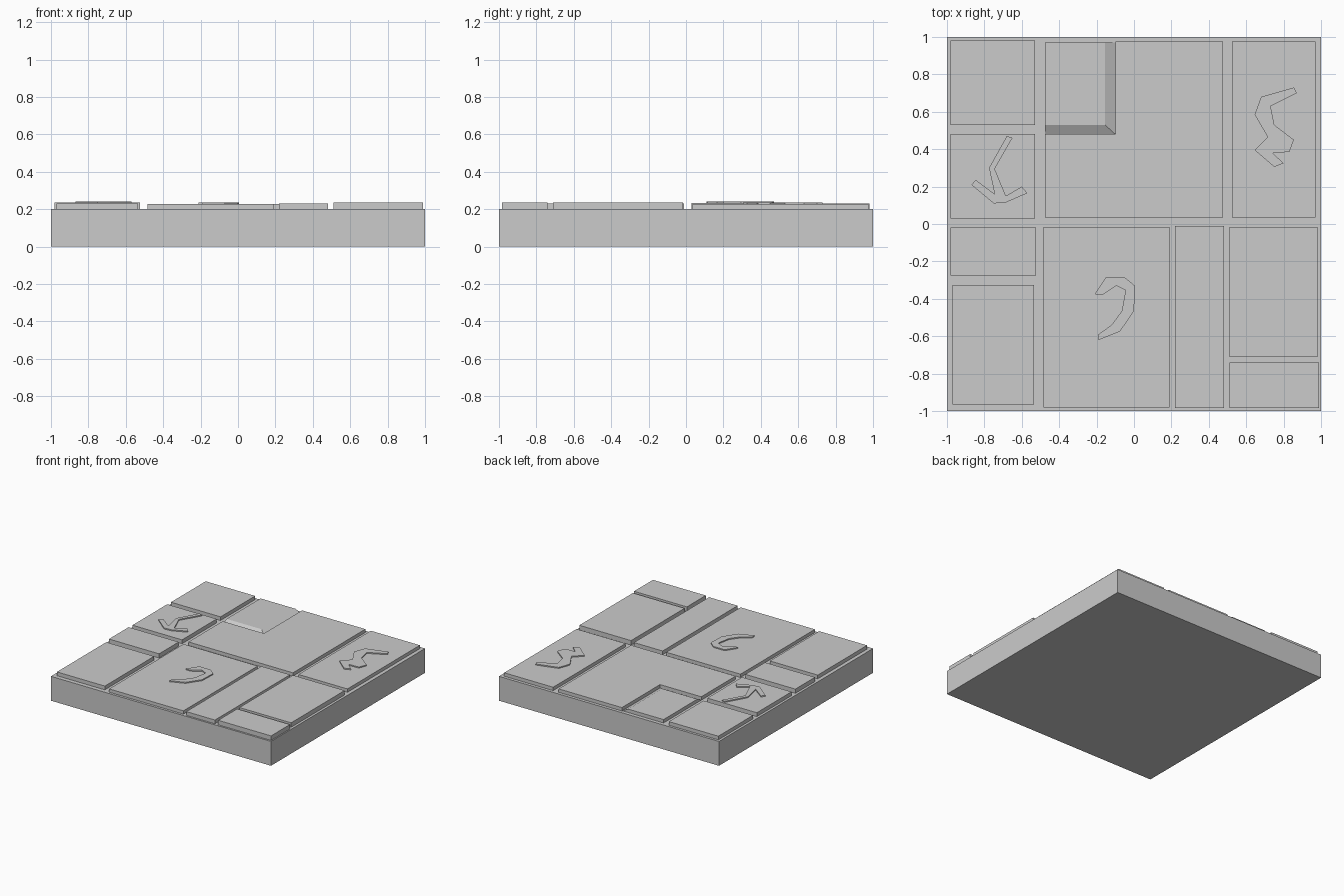
import bpy, bmesh

def prism(name, outline, z0, z1, top=None):
    """Solid between a bottom outline and a top outline (same by default)."""
    bm = bmesh.new()
    lo = [bm.verts.new((x, y, z0)) for x, y in outline]
    hi = [bm.verts.new((x, y, z1)) for x, y in (top or outline)]
    n = len(lo)
    bm.faces.new(lo[::-1])
    bm.faces.new(hi)
    for i in range(n):
        j = (i + 1) % n
        bm.faces.new((lo[i], lo[j], hi[j], hi[i]))
    bmesh.ops.recalc_face_normals(bm, faces=bm.faces)
    me = bpy.data.meshes.new(name)
    bm.to_mesh(me)
    bm.free()
    ob = bpy.data.objects.new(name, me)
    bpy.context.collection.objects.link(ob)
    return ob

def rect(x0, x1, y0, y1):
    return [(x0, y0), (x1, y0), (x1, y1), (x0, y1)]

BASE = 0.2

# Base slab
prism("base_slab", rect(-1, 1, -1, 1), 0, BASE)

# Rectangular paving tiles: x0, x1, y0, y1, top height
tiles = [
    (-0.98, -0.53, 0.53, 0.98, 0.23),
    (-0.98, -0.53, 0.03, 0.48, 0.232),
    (0.525, 0.97, 0.035, 0.975, 0.228),
    (-0.98, -0.525, -0.275, -0.02, 0.235),
    (-0.97, -0.535, -0.965, -0.325, 0.231),
    (-0.485, 0.19, -0.98, -0.015, 0.227),
    (0.22, 0.48, -0.985, -0.01, 0.231),
    (0.51, 0.98, -0.71, -0.015, 0.237),
    (0.51, 0.99, -0.985, -0.74, 0.237),
]
for i, (x0, x1, y0, y1, z) in enumerate(tiles):
    prism(f"paving_tile_{i + 1}", rect(x0, x1, y0, y1), BASE, z)

# L-shaped tile and the sloped-edge tile in its corner
prism("corner_cut_tile", [(-0.475, 0.035), (0.475, 0.035), (0.475, 0.975),
                          (-0.10, 0.975), (-0.10, 0.48), (-0.475, 0.48)], BASE, 0.228)
prism("sloped_tile", rect(-0.475, -0.10, 0.48, 0.97), BASE, 0.228,
      top=rect(-0.475, -0.155, 0.53, 0.97))

# Raised carved marks
prism("arrow_mark", [(-0.68, 0.47), (-0.65, 0.46), (-0.745, 0.295), (-0.685, 0.15),
                     (-0.60, 0.20), (-0.57, 0.165), (-0.685, 0.115), (-0.75, 0.11),
                     (-0.87, 0.21), (-0.845, 0.235), (-0.745, 0.16), (-0.775, 0.30)],
      BASE, 0.241)
prism("zigzag_mark", [(0.855, 0.73), (0.87, 0.70), (0.73, 0.63), (0.75, 0.53),
                      (0.855, 0.45), (0.83, 0.385), (0.74, 0.38), (0.80, 0.325),
                      (0.75, 0.305), (0.645, 0.395), (0.715, 0.465), (0.645, 0.585),
                      (0.68, 0.68)], BASE, 0.237)
prism("hook_mark", [(-0.15, -0.285), (-0.05, -0.285), (0.005, -0.33), (0.0, -0.465),
                    (-0.075, -0.575), (-0.19, -0.62), (-0.19, -0.59), (-0.12, -0.54),
                    (-0.065, -0.465), (-0.045, -0.355), (-0.095, -0.33), (-0.17, -0.38),
                    (-0.21, -0.375)], BASE, 0.236)
